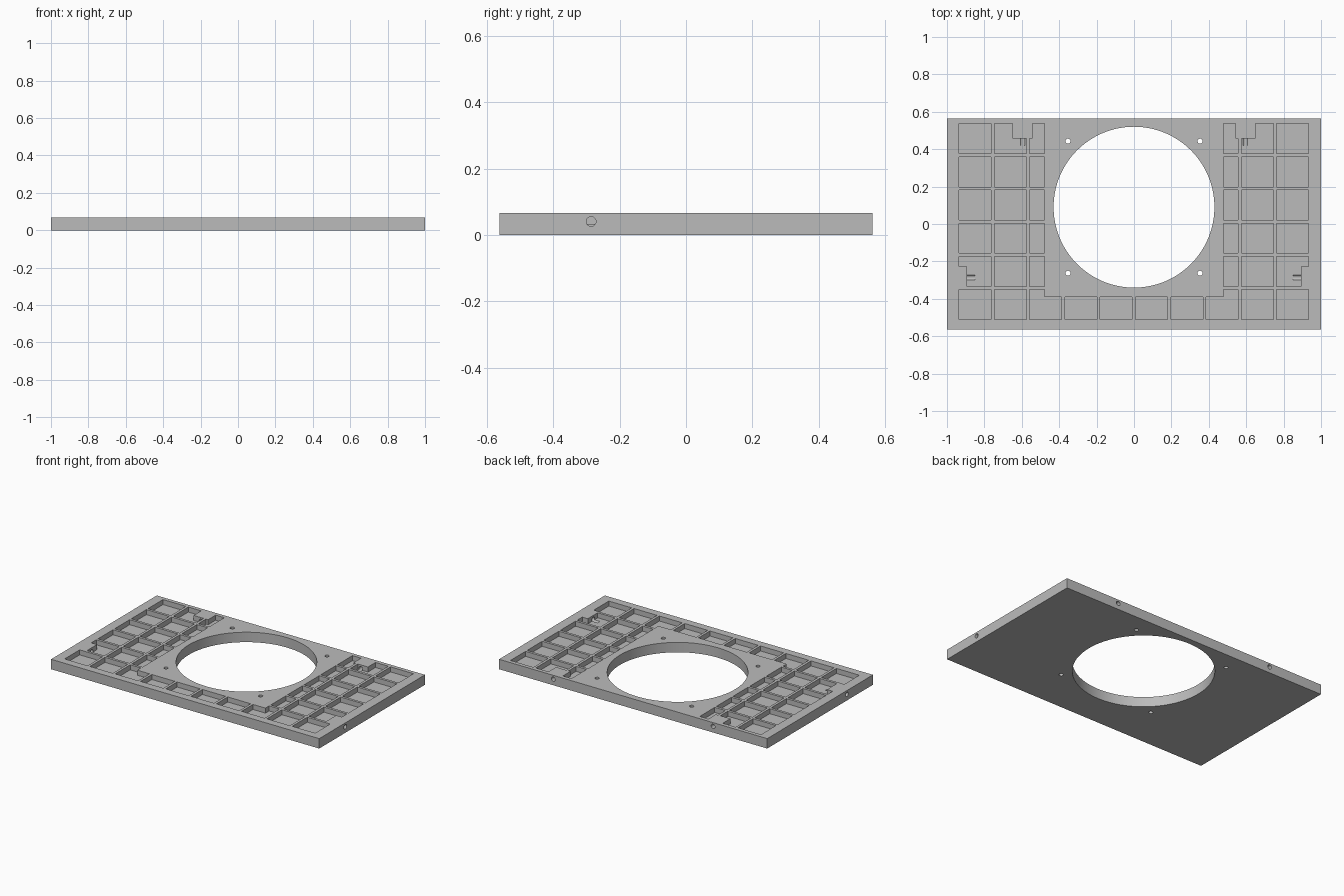
import bpy
import bmesh
from math import pi
from mathutils import Matrix, Vector

if "Cube" in bpy.data.objects:
    bpy.data.objects.remove(bpy.data.objects["Cube"], do_unlink=True)

HALF_X, HALF_Y, HEIGHT, FLOOR = 1.0, 0.563, 0.067, 0.033
BOLT_R = 0.0145


def add_box(bm, x0, x1, y0, y1, z0, z1):
    size = Vector((x1 - x0, y1 - y0, z1 - z0))
    mid = Vector((x0 + x1, y0 + y1, z0 + z1)) / 2
    bmesh.ops.create_cube(bm, size=1, matrix=Matrix.Translation(mid) @ Matrix.Diagonal(size).to_4x4())


def add_rod(bm, centre, radius, length, axis="Z", sides=32):
    turn = {"X": Matrix.Rotation(pi / 2, 4, "Y"), "Y": Matrix.Rotation(pi / 2, 4, "X"), "Z": Matrix()}[axis]
    bmesh.ops.create_cone(bm, cap_ends=True, segments=sides, radius1=radius, radius2=radius,
                          depth=length, matrix=Matrix.Translation(centre) @ turn)


def make_object(name, bm):
    mesh = bpy.data.meshes.new(name)
    bm.to_mesh(mesh)
    bm.free()
    obj = bpy.data.objects.new(name, mesh)
    bpy.context.collection.objects.link(obj)
    return obj


def carve(target, cutter):
    """Subtract the cutter, apply the result and discard the cutter."""
    cutter.hide_render = True
    mod = target.modifiers.new("carve", "BOOLEAN")
    mod.operation, mod.solver, mod.object = "DIFFERENCE", "EXACT", cutter
    bpy.ops.object.select_all(action="DESELECT")
    bpy.context.view_layer.objects.active = target
    target.select_set(True)
    bpy.ops.object.modifier_apply(modifier=mod.name)
    bpy.data.objects.remove(cutter, do_unlink=True)


# Solid plate
bm = bmesh.new()
add_box(bm, -HALF_X, HALF_X, -HALF_Y, HALF_Y, 0, HEIGHT)
plate = make_object("base_plate", bm)

# Grid of pockets: outer columns run full depth, inner columns only in the front row
bm = bmesh.new()
for col in range(10):
    x0 = -0.935 + col * 0.1886
    for row in range(6):
        if 3 <= col <= 6 and row > 0:
            continue
        y0 = -0.511 + row * 0.1775
        add_box(bm, x0, x0 + 0.171, y0, y0 + 0.16, FLOOR, 0.1)
pockets = make_object("pocket_cutter", bm)

# Solid areas kept inside the pocket grid: centre field and bolt bosses
bm = bmesh.new()
add_box(bm, -0.478, 0.478, -0.39, 0.6, 0, 0.2)
for side in (-1, 1):
    x = side * 0.596
    add_box(bm, x - 0.054, x + 0.054, 0.456, 0.6, 0, 0.2)
    x = side * 0.925
    add_box(bm, x - 0.033, x + 0.033, -0.34, -0.228, 0, 0.2)
carve(pockets, make_object("boss_cutter", bm))
carve(plate, pockets)

# Large round opening and four vertical screw holes
bm = bmesh.new()
add_rod(bm, (0, 0.09, 0.03), 0.43, 0.3, sides=128)
for x in (-0.353, 0.353):
    for y in (-0.263, 0.443):
        add_rod(bm, (x, y, 0.03), 0.0135, 0.3)
# Horizontal bolt holes in the sides and back, grooving the pocket floors
for side in (-1, 1):
    add_rod(bm, (side * 0.95, -0.286, 0.041), BOLT_R, 0.2, "X")
    add_rod(bm, (side * 0.596, 0.52, 0.041), BOLT_R, 0.2, "Y")
carve(plate, make_object("hole_cutter", bm))

# One plain grey finish
grey = bpy.data.materials.new("plain_grey")
grey.use_nodes = True
colour = (0.5, 0.5, 0.5, 1)
grey.diffuse_color = colour
grey.node_tree.nodes["Principled BSDF"].inputs["Base Color"].default_value = colour
plate.data.materials.clear()
plate.data.materials.append(grey)
for poly in plate.data.polygons:
    poly.material_index = 0

bpy.ops.object.select_all(action="DESELECT")
plate.select_set(True)
bpy.context.view_layer.objects.active = plate
bpy.ops.object.shade_smooth_by_angle(angle=pi / 6)
